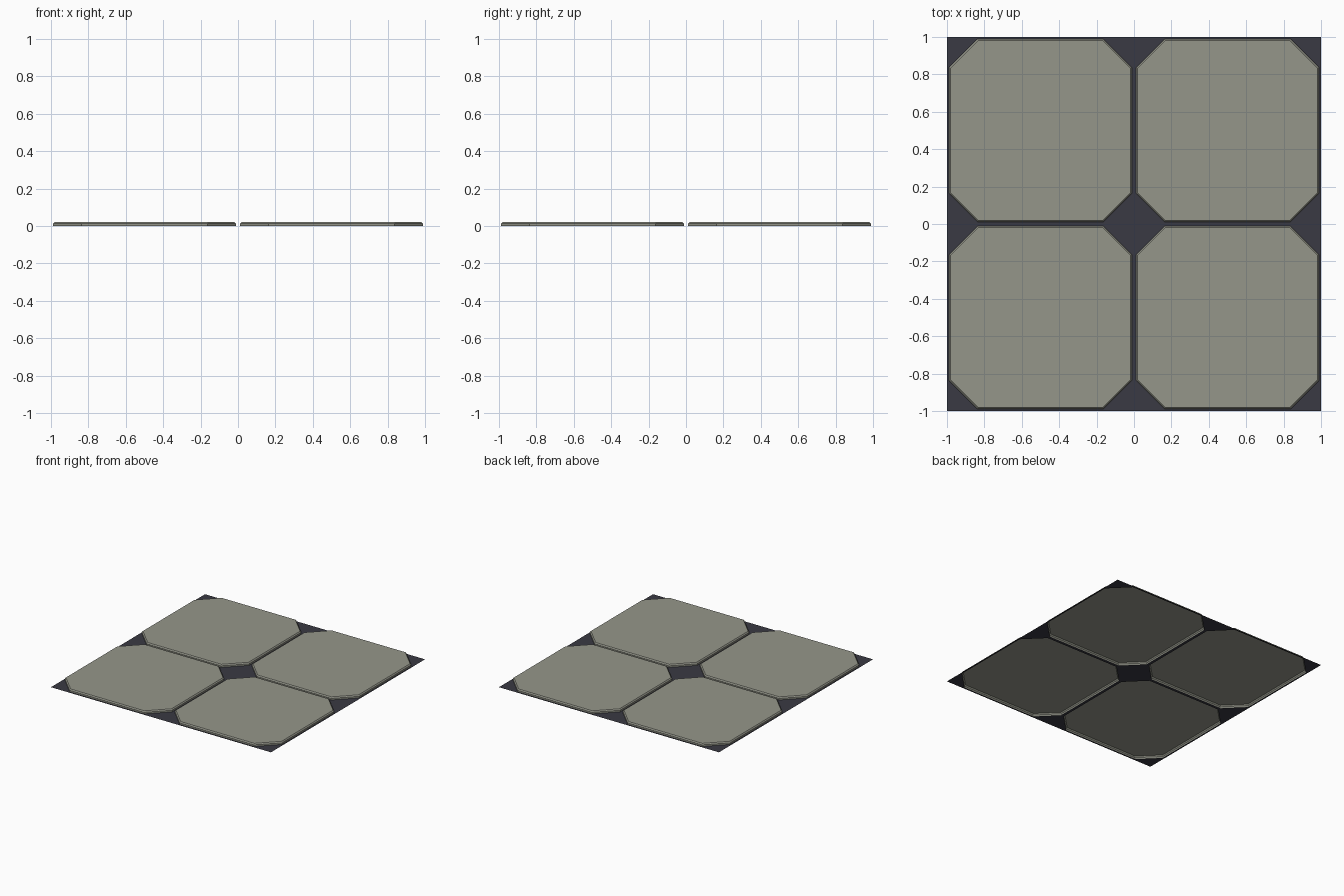
import bpy, bmesh

if "Cube" in bpy.data.objects:
    bpy.data.objects.remove(bpy.data.objects["Cube"])

HALF, EDGE, CUT = 0.5, 0.488, 0.15      # cell half size, tile half size, corner cut
HEIGHT, WALL, BEVEL = 0.022, 0.013, 0.008


def material(name, color):
    mat = bpy.data.materials.new(name)
    mat.diffuse_color = (*color, 1)
    mat.use_nodes = True
    mat.node_tree.nodes["Principled BSDF"].inputs["Base Color"].default_value = mat.diffuse_color
    return mat


def octagon(inset=0.0):
    # Counter-clockwise, two points per corner, with an even inset all round
    a = EDGE - inset
    b = EDGE - CUT - inset * 0.414
    return [(a, b), (b, a), (-b, a), (-a, b), (-a, -b), (-b, -a), (b, -a), (a, -b)]


def finish(bm, name, mat):
    mesh = bpy.data.meshes.new(name)
    bm.to_mesh(mesh)
    bm.free()
    mesh.materials.append(mat)
    obj = bpy.data.objects.new(name, mesh)
    bpy.context.collection.objects.link(obj)
    return obj


stone = material("stone", (0.30, 0.305, 0.255))
dark = material("grout", (0.041, 0.041, 0.056))
centres = [(x, y) for x in (-0.5, 0.5) for y in (-0.5, 0.5)]

# Flat grout sheet with an octagonal opening under each tile
bm = bmesh.new()
for cx, cy in centres:
    ring = [bm.verts.new((cx + x, cy + y, 0)) for x, y in octagon()]
    square = [bm.verts.new((cx + sx * HALF, cy + sy * HALF, 0))
              for sx, sy in ((1, 1), (-1, 1), (-1, -1), (1, -1))]
    for i in range(4):
        a, b, c = ring[2 * i], ring[2 * i + 1], ring[(2 * i + 2) % 8]
        bm.faces.new((square[i], b, a))
        bm.faces.new((square[i], square[(i + 1) % 4], c, b))
bmesh.ops.remove_doubles(bm, verts=bm.verts, dist=1e-5)
finish(bm, "grout", dark)

# Raised tile shell: wall, bevel and flat top, open underneath
for n, (cx, cy) in enumerate(centres):
    bm = bmesh.new()
    rings = [[bm.verts.new((x, y, z)) for x, y in octagon(inset)]
             for inset, z in ((0, 0), (0, WALL), (BEVEL, HEIGHT))]
    for low, high in zip(rings, rings[1:]):
        for i in range(8):
            j = (i + 1) % 8
            bm.faces.new((low[i], low[j], high[j], high[i]))
    bm.faces.new(rings[-1])
    tile = finish(bm, f"paving_tile_{n + 1}", stone)
    tile.location = (cx, cy, 0)
